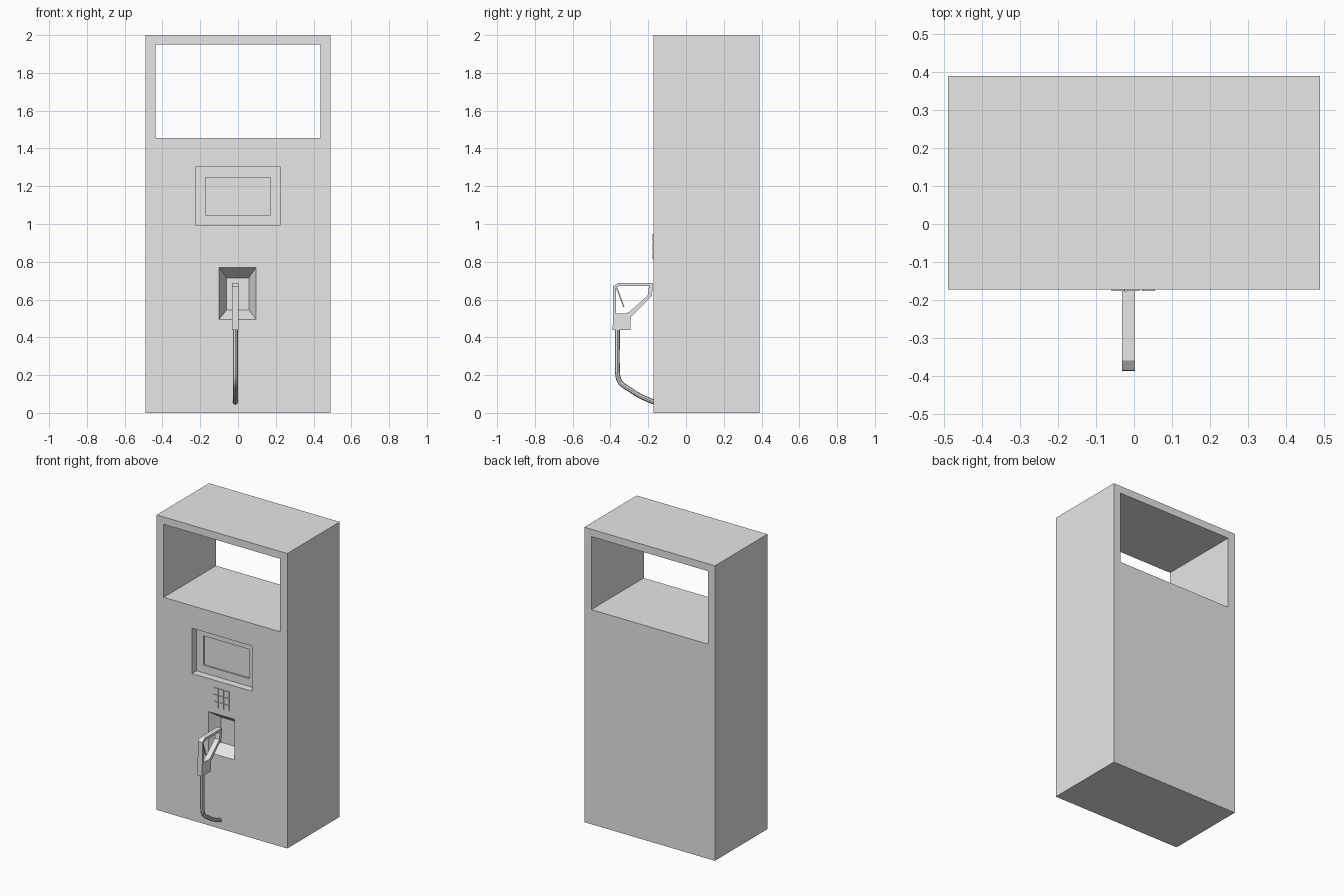
import bpy
import bmesh
from mathutils import Vector

if "Cube" in bpy.data.objects:
    bpy.data.objects.remove(bpy.data.objects["Cube"], do_unlink=True)

GREY = (0.8, 0.8, 0.8, 1)
grey = bpy.data.materials.new("plain grey")
grey.use_nodes = True
grey.diffuse_color = GREY
grey.node_tree.nodes["Principled BSDF"].inputs["Base Color"].default_value = GREY

FRONT = -0.172
NOZZLE_X = -0.014


def finish(name, bm):
    """Turn a bmesh into a named grey object."""
    bmesh.ops.recalc_face_normals(bm, faces=bm.faces)
    mesh = bpy.data.meshes.new(name)
    bm.to_mesh(mesh)
    bm.free()
    mesh.materials.append(grey)
    obj = bpy.data.objects.new(name, mesh)
    bpy.context.collection.objects.link(obj)
    return obj


def loft(name, loops, closed=False):
    """Skin rings of equal length; cap the ends or join last to first."""
    bm = bmesh.new()
    rings = [[bm.verts.new(p) for p in loop] for loop in loops]
    pairs = list(zip(rings, rings[1:]))
    if closed:
        pairs.append((rings[-1], rings[0]))
    else:
        bm.faces.new(rings[0])
        bm.faces.new(rings[-1])
    for a, b in pairs:
        for i in range(len(a)):
            j = (i + 1) % len(a)
            bm.faces.new((a[i], a[j], b[j], b[i]))
    return finish(name, bm)


def rect(x0, x1, z0, z1, y):
    return [(x0, y, z0), (x1, y, z0), (x1, y, z1), (x0, y, z1)]


def box(name, x0, x1, z0, z1, y0, y1):
    return loft(name, [rect(x0, x1, z0, z1, y0), rect(x0, x1, z0, z1, y1)])


def cut(target, cutter):
    mod = target.modifiers.new("cut", "BOOLEAN")
    mod.operation = "DIFFERENCE"
    mod.solver = "EXACT"
    mod.object = cutter
    bpy.context.view_layer.objects.active = target
    bpy.ops.object.modifier_apply(modifier=mod.name)
    bpy.data.objects.remove(cutter, do_unlink=True)


# Cabinet with the open window, the stepped screen recess and the tapered holster
cabinet = box("cabinet", -0.49, 0.49, 0, 2, FRONT, 0.39)
cut(cabinet, box("window_cutter", -0.437, 0.437, 1.455, 1.95, -0.5, 0.6))
cut(cabinet, box("bezel_cutter", -0.225, 0.225, 0.995, 1.302, -0.3, FRONT + 0.05))
cut(cabinet, box("screen_cutter", -0.173, 0.173, 1.047, 1.245, -0.3, FRONT + 0.06))
cut(cabinet, loft("holster_cutter", [
    rect(-0.1, 0.096, 0.495, 0.77, FRONT - 0.05),
    rect(-0.1, 0.096, 0.495, 0.77, FRONT),
    rect(-0.06, 0.057, 0.545, 0.715, FRONT + 0.075)]))

# Keypad: three by three thin keys
for row in range(3):
    for col in range(3):
        x, z = -0.059 + col * 0.04, 0.815 + row * 0.046
        box(f"key_{row}_{col}", x, x + 0.034, z, z + 0.04, FRONT - 0.005, FRONT + 0.01)

# Nozzle: flat frame with an open middle, outline and opening matched point by point
outer = [(-0.388, 0.44), (-0.386, 0.67), (-0.36, 0.688), (-0.176, 0.688),
         (-0.18, 0.62), (-0.295, 0.506), (-0.295, 0.44)]
inner = [(-0.37, 0.527), (-0.372, 0.662), (-0.355, 0.671), (-0.196, 0.671),
         (-0.203, 0.62), (-0.303, 0.533), (-0.32, 0.527)]


def at_x(points, x):
    return [(x, y, z) for y, z in points]


left, right = NOZZLE_X - 0.017, NOZZLE_X + 0.017
loft("nozzle_frame", [at_x(outer, left), at_x(outer, right),
                      at_x(inner, right), at_x(inner, left)], closed=True)

# Trigger: thin slanted bar in the opening
trigger = [(-0.372, 0.665), (-0.364, 0.665), (-0.326, 0.562), (-0.332, 0.56)]
loft("trigger", [at_x(trigger, NOZZLE_X - 0.006), at_x(trigger, NOZZLE_X + 0.006)])

# Hose: hangs from the grip and sweeps back into the cabinet
curve = bpy.data.curves.new("hose", "CURVE")
curve.dimensions = "3D"
curve.bevel_depth = 0.013
curve.bevel_resolution = 2
curve.resolution_u = 8
curve.use_fill_caps = True
path = [((-0.363, 0.45), (0, -0.08)), ((-0.363, 0.22), (0.002, -0.07)),
        ((-0.285, 0.115), (0.05, -0.035)), ((-0.16, 0.053), (0.04, -0.018))]
spline = curve.splines.new("BEZIER")
spline.bezier_points.add(len(path) - 1)
for point, ((y, z), (dy, dz)) in zip(spline.bezier_points, path):
    co, tangent = Vector((NOZZLE_X, y, z)), Vector((0, dy, dz))
    point.handle_left_type = point.handle_right_type = "FREE"
    point.co, point.handle_left, point.handle_right = co, co - tangent, co + tangent
hose = bpy.data.objects.new("hose", curve)
bpy.context.collection.objects.link(hose)
bpy.ops.object.select_all(action="DESELECT")
hose.select_set(True)
bpy.context.view_layer.objects.active = hose
bpy.ops.object.convert(target="MESH")
hose = bpy.context.object
hose.data.materials.clear()
hose.data.materials.append(grey)
bpy.ops.object.shade_smooth_by_angle()
